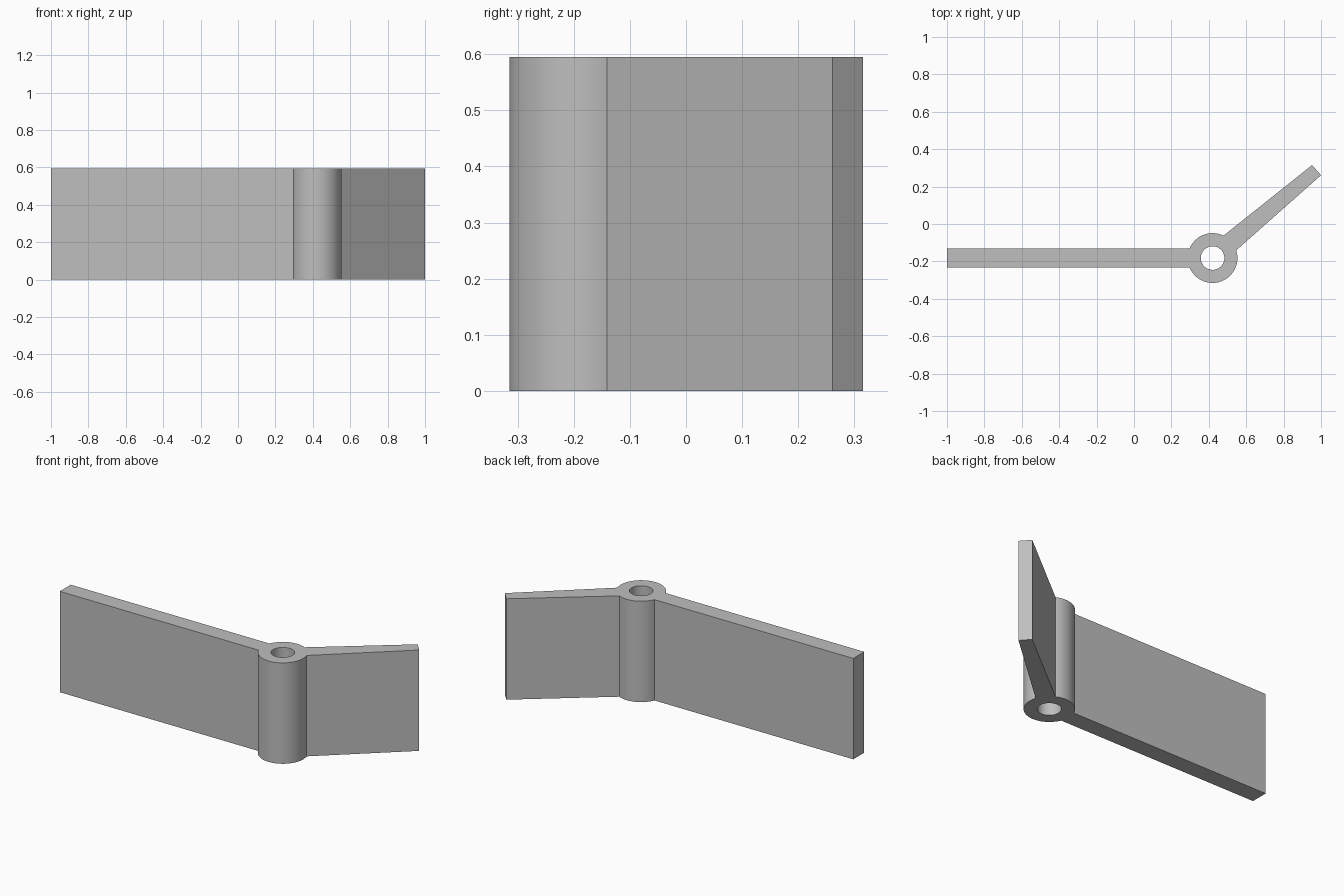
import bpy, bmesh
from math import radians, cos, sin, asin, pi, tau
from mathutils import Vector

cube = bpy.data.objects.get("Cube")
if cube:
    bpy.data.objects.remove(cube, do_unlink=True)

HEIGHT = 0.595
HUB = Vector((0.42, -0.182, 0))
R_HUB, R_BORE, HALF = 0.133, 0.063, 0.051


def arc(radius, start, end, steps):
    return [HUB + radius * Vector((cos(a), sin(a), 0))
            for a in (start + (end - start) * i / steps for i in range(steps + 1))]


# Outline: hub arcs joined by the straight leaf and the tapered angled leaf
root = asin(HALF / R_HUB)
outline = arc(R_HUB, radians(64), pi - root, 24)
outline += [Vector((-1, HUB.y + HALF, 0)), Vector((-1, HUB.y - HALF, 0))]
outline += arc(R_HUB, pi + root, tau + radians(18), 48)
outline += [Vector((1, 0.261, 0)), Vector((0.952, 0.315, 0))]
bore = arc(R_BORE, 0, tau, 64)[:-1]

# Fill the profile around the bore and extrude it
bm = bmesh.new()
edges = []
for loop in (outline, bore):
    vs = [bm.verts.new(p) for p in loop]
    edges += [bm.edges.new((a, b)) for a, b in zip(vs, vs[1:] + vs[:1])]
bmesh.ops.triangle_fill(bm, edges=edges, use_beauty=True, use_dissolve=False, normal=(0, 0, 1))
result = bmesh.ops.extrude_face_region(bm, geom=bm.faces[:], use_keep_orig=True)
top = [g for g in result["geom"] if isinstance(g, bmesh.types.BMVert)]
bmesh.ops.translate(bm, verts=top, vec=(0, 0, HEIGHT))
bmesh.ops.recalc_face_normals(bm, faces=bm.faces[:])
mesh = bpy.data.meshes.new("hinge_bracket")
bm.to_mesh(mesh)
bm.free()
bracket = bpy.data.objects.new("hinge_bracket", mesh)
bpy.context.collection.objects.link(bracket)

# Plain grey finish
grey = bpy.data.materials.new("plain grey")
grey.use_nodes = True
colour = (0.52, 0.52, 0.52, 1)
grey.diffuse_color = colour
grey.node_tree.nodes["Principled BSDF"].inputs["Base Color"].default_value = colour
mesh.materials.append(grey)

# Smooth the round walls, keep the corners sharp
bpy.ops.object.select_all(action="DESELECT")
bracket.select_set(True)
bpy.context.view_layer.objects.active = bracket
bpy.ops.object.shade_smooth_by_angle(angle=radians(20))
